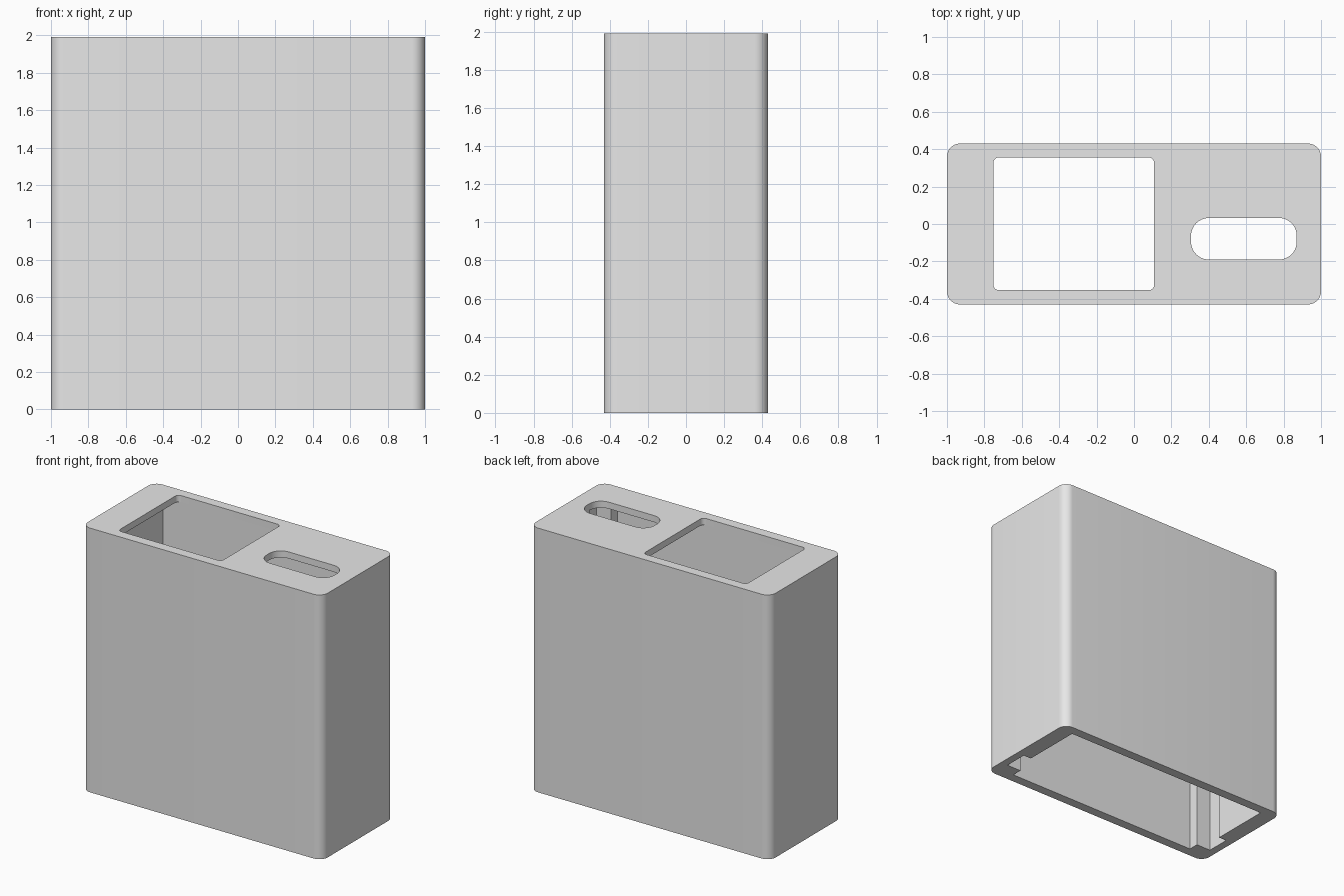
import bpy, bmesh, math

if "Cube" in bpy.data.objects:
    bpy.data.objects.remove(bpy.data.objects["Cube"])

HEIGHT = 1.99
TOP = 0.05  # thickness of the top plate


def rounded_rect(x0, x1, y0, y1, r, steps=10):
    """Counter-clockwise outline of a rectangle with rounded corners."""
    centres = [(x1 - r, y1 - r), (x0 + r, y1 - r), (x0 + r, y0 + r), (x1 - r, y0 + r)]
    points = []
    for quarter, (cx, cy) in enumerate(centres):
        for i in range(steps + 1):
            a = math.pi / 2 * (quarter + i / steps)
            points.append((cx + r * math.cos(a), cy + r * math.sin(a)))
    return points


def prism(name, outline, z0, z1):
    """Closed solid made by extruding an outline upwards."""
    bm = bmesh.new()
    base = bm.faces.new([bm.verts.new((x, y, z0)) for x, y in outline])
    ext = bmesh.ops.extrude_face_region(bm, geom=[base])
    verts = [g for g in ext["geom"] if isinstance(g, bmesh.types.BMVert)]
    bmesh.ops.translate(bm, verts=verts, vec=(0, 0, z1 - z0))
    bmesh.ops.recalc_face_normals(bm, faces=bm.faces)
    mesh = bpy.data.meshes.new(name)
    bm.to_mesh(mesh)
    bm.free()
    obj = bpy.data.objects.new(name, mesh)
    bpy.context.scene.collection.objects.link(obj)
    return obj


def cut(target, cutter):
    """Subtract the cutter and throw it away."""
    cutter.hide_render = True
    mod = target.modifiers.new("cut", 'BOOLEAN')
    mod.operation = 'DIFFERENCE'
    mod.solver = 'EXACT'
    mod.object = cutter
    bpy.context.view_layer.objects.active = target
    bpy.ops.object.modifier_apply(modifier=mod.name)
    bpy.data.objects.remove(cutter)


# Outer body
housing = prism("housing", rounded_rect(-1, 1, -0.43, 0.43, 0.07), 0, HEIGHT)

# Cavity open at the bottom, with a guide groove and a ledge at each end
half = [(0.82, -0.358), (0.82, -0.28), (0.94, -0.28),
        (0.94, -0.1), (0.875, -0.1), (0.875, 0.358)]
cavity = half + [(-x, y) for x, y in reversed(half)]
cut(housing, prism("cavity_cutter", cavity, -0.1, HEIGHT - TOP))

# Window and slot through the top plate
window = rounded_rect(-0.752, 0.108, -0.354, 0.356, 0.03)
slot = rounded_rect(0.305, 0.87, -0.19, 0.032, 0.095)
for name, outline in (("window_cutter", window), ("slot_cutter", slot)):
    cut(housing, prism(name, outline, HEIGHT - 2 * TOP, HEIGHT + TOP))

# Single grey plastic
grey = bpy.data.materials.new("grey_plastic")
grey.use_nodes = True
colour = (0.8, 0.8, 0.8, 1)
grey.diffuse_color = colour
grey.node_tree.nodes["Principled BSDF"].inputs["Base Color"].default_value = colour
housing.data.materials.clear()
housing.data.materials.append(grey)
for face in housing.data.polygons:
    face.material_index = 0

bpy.ops.object.select_all(action='DESELECT')
housing.select_set(True)
bpy.context.view_layer.objects.active = housing
bpy.ops.object.shade_smooth_by_angle(angle=math.radians(30))
